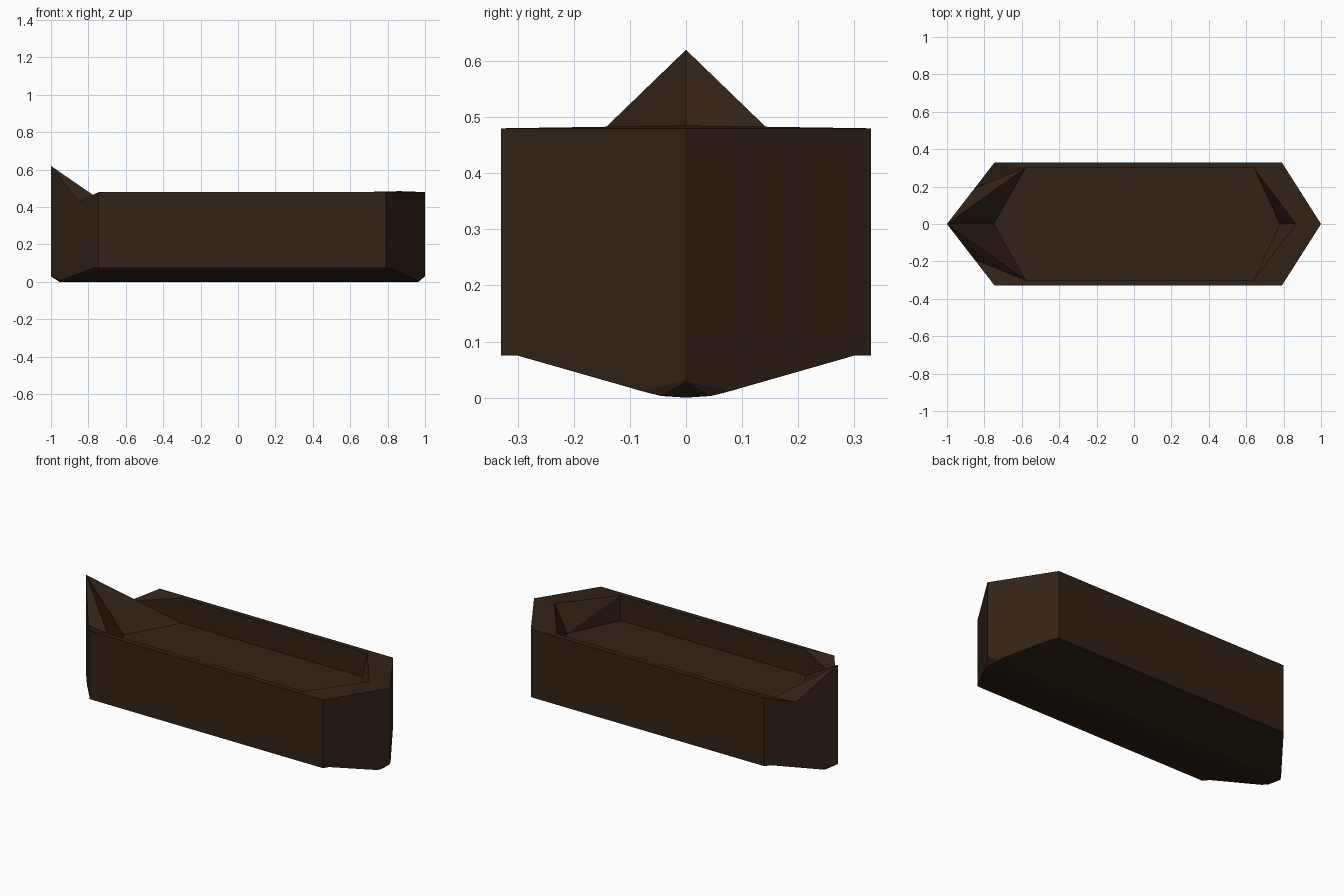
import bpy, bmesh

if "Cube" in bpy.data.objects:
    bpy.data.objects.remove(bpy.data.objects["Cube"])

# Key points of one half of the hull (y >= 0); capitals = bow, lower case = stern
P = {
    # bow rim, raised prow and cockpit floor
    "TIP": (-1, 0, .62), "DIP": (-.853, .19, .43), "COR": (-.745, .33, .48),
    "INN": (-.58, .3, .48), "FLR": (-.58, .3, .33), "MID": (-.75, 0, .33),
    # stern rim and cockpit floor
    "tip": (1, 0, .48), "cor": (.79, .33, .48), "inn": (.64, .3, .48),
    "dck": (.865, 0, .485), "flr": (.64, .3, .33), "mid": (.78, 0, .33),
    # underside
    "CORb": (-.745, .33, .075), "CHN": (-.768, .3, .075), "LOW": (-.938, .08, .012),
    "TIPb": (-1, 0, .03), "KL1": (-.952, .045, .003), "KEL": (-.955, 0, 0),
    "corb": (.79, .33, .075), "chn": (.809, .3, .075), "low": (.949, .08, .012),
    "tipb": (1, 0, .03), "kl1": (.963, .045, .003), "kel": (.965, 0, 0),
}
F = [
    # outer walls
    "TIP DIP COR CORb CHN LOW TIPb", "tip cor corb chn low tipb", "COR cor corb CORb",
    # rim
    "DIP COR INN", "COR cor inn INN", "cor tip dck inn",
    # cockpit
    "TIP DIP FLR", "DIP INN FLR", "TIP FLR MID", "INN inn flr FLR",
    "inn dck mid", "inn mid flr", "MID FLR flr mid",
    # underside
    "CORb corb chn CHN", "CHN chn low LOW", "LOW low kl1 KL1", "KL1 kl1 kel KEL",
    "LOW KL1 TIPb", "KL1 KEL TIPb", "low kl1 tipb", "kl1 kel tipb",
]

bm = bmesh.new()
for s in (1, -1):
    v = {k: bm.verts.new((x, s * y, z)) for k, (x, y, z) in P.items()}
    for f in F:
        names = f.split()
        # coincident flat corner triangle is skipped, everything else is a face
        bm.faces.new([v[n] for n in names])
bmesh.ops.remove_doubles(bm, verts=bm.verts, dist=1e-5)
bmesh.ops.recalc_face_normals(bm, faces=bm.faces)

me = bpy.data.meshes.new("boat_hull")
bm.to_mesh(me)
bm.free()
hull = bpy.data.objects.new("boat_hull", me)
bpy.context.collection.objects.link(hull)

# dark wood
mat = bpy.data.materials.new("dark_wood")
mat.diffuse_color = (.032, .016, .008, 1)
mat.use_nodes = True
mat.node_tree.nodes["Principled BSDF"].inputs["Base Color"].default_value = mat.diffuse_color
me.materials.append(mat)
